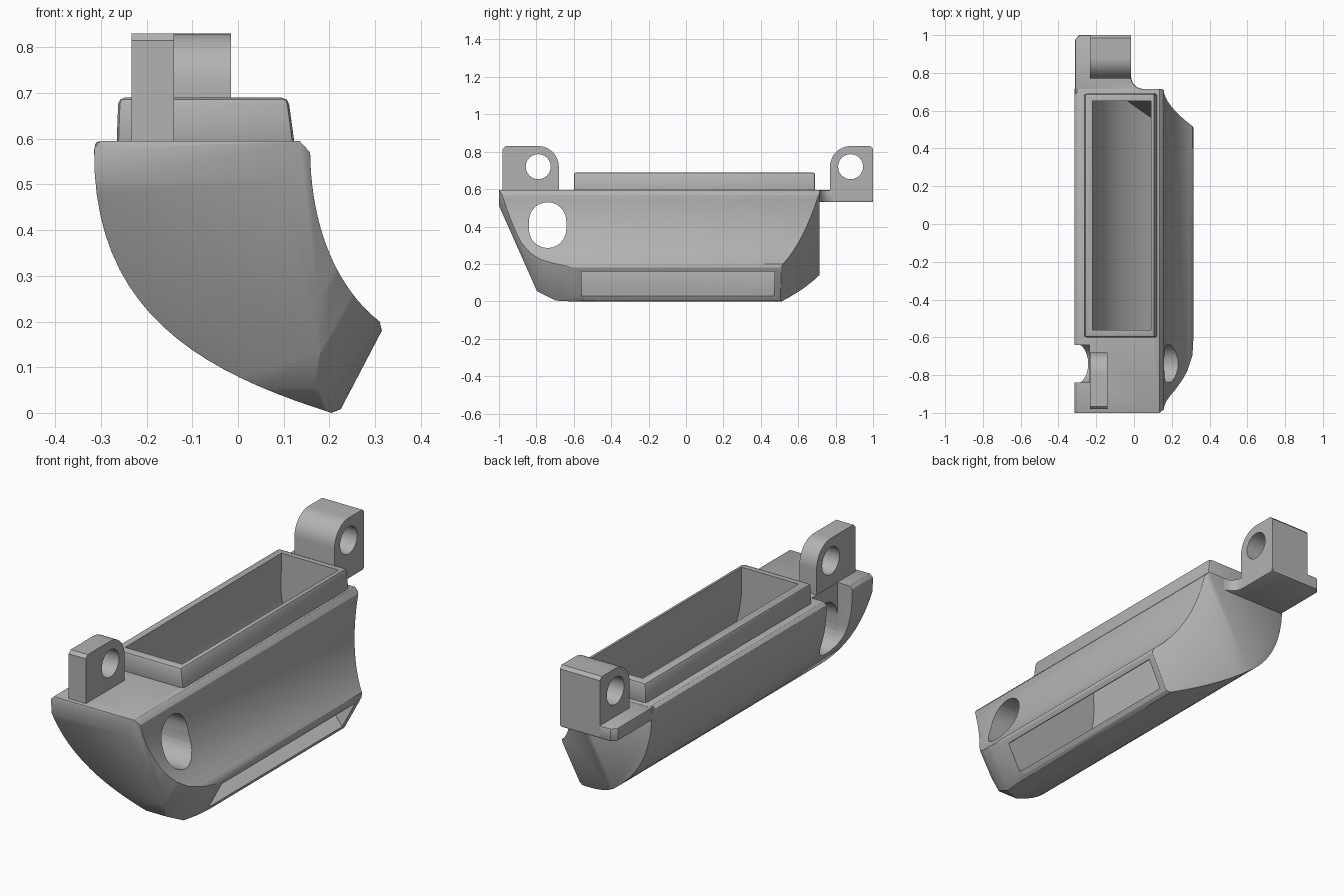
import bpy, bmesh, math
from mathutils import Vector

if "Cube" in bpy.data.objects:
    bpy.data.objects.remove(bpy.data.objects["Cube"], do_unlink=True)

grey = bpy.data.materials.new("plain grey")
grey.use_nodes = True
COLOUR = (0.45, 0.45, 0.45, 1)
grey.diffuse_color = COLOUR
grey.node_tree.nodes["Principled BSDF"].inputs["Base Color"].default_value = COLOUR


def bezier(a, b, c, d, n=20):
    a, b, c, d = map(Vector, (a, b, c, d))
    steps = [i / n for i in range(n + 1)]
    return [tuple(a*(1-t)**3 + b*3*t*(1-t)**2 + c*3*t*t*(1-t) + d*t**3) for t in steps]


def arc(cx, cy, r, start, end, n=12):
    angles = [math.radians(start + (end - start) * i / n) for i in range(n + 1)]
    return [(cx + r * math.cos(a), cy + r * math.sin(a)) for a in angles]


def prism(name, outline, axis, lo, hi, cuts=(), bevel=0, limit=40):
    """Extrude a 2D outline along an axis, slice it by planes, bevel sharp edges."""
    place = {"x": lambda p, h: (h, p[0], p[1]),
             "y": lambda p, h: (p[0], h, p[1]),
             "z": lambda p, h: (p[0], p[1], h)}[axis]
    bm = bmesh.new()
    base = bm.faces.new([bm.verts.new(place(p, lo)) for p in outline])
    top = bmesh.ops.extrude_face_region(bm, geom=[base])["geom"]
    shift = Vector(place((0, 0), hi - lo))
    bmesh.ops.translate(bm, vec=shift, verts=[v for v in top if isinstance(v, bmesh.types.BMVert)])
    for point, normal in cuts:
        geom = bm.verts[:] + bm.edges[:] + bm.faces[:]
        cut = bmesh.ops.bisect_plane(bm, geom=geom, plane_co=point, plane_no=normal, clear_outer=True)
        edges = [e for e in cut["geom_cut"] if isinstance(e, bmesh.types.BMEdge)]
        bmesh.ops.contextual_create(bm, geom=edges)
    bmesh.ops.remove_doubles(bm, verts=bm.verts, dist=0.0005)
    bmesh.ops.recalc_face_normals(bm, faces=bm.faces)
    if bevel:
        sharp = [e for e in bm.edges if e.is_manifold and e.calc_face_angle() > math.radians(limit)]
        bmesh.ops.bevel(bm, geom=sharp, offset=bevel, segments=2, profile=0.5,
                        affect="EDGES", clamp_overlap=True)
    mesh = bpy.data.meshes.new(name)
    bm.to_mesh(mesh)
    bm.free()
    mesh.materials.append(grey)
    obj = bpy.data.objects.new(name, mesh)
    bpy.context.collection.objects.link(obj)
    return obj


def carve(obj, *cutters):
    bpy.context.view_layer.objects.active = obj
    for cutter in cutters:
        mod = obj.modifiers.new("carve", "BOOLEAN")
        mod.operation, mod.solver, mod.object = "DIFFERENCE", "EXACT", cutter
        bpy.ops.object.modifier_apply(modifier=mod.name)


# Outflow direction of the duct, and the edge direction of its mouth
out = Vector((0.864, 0, -0.504))
across = Vector((0.504, 0, 0.864))


def slanted_plane(y0, t0, y1, t1):
    """Plane through two points given as y and distance along the outflow, parallel to the mouth edge."""
    a = out * t0 + Vector((0, y0, 0))
    b = out * t1 + Vector((0, y1, 0))
    normal = (b - a).cross(across).normalized()
    return a, normal if normal.dot(a - Vector((0, 0, 0.4))) > 0 else -normal


# Curved duct shell: front slope, rounded front corner, tapered back
section = (bezier((-0.315, 0.58), (-0.32, 0.22), (-0.08, 0.09), (0.205, 0))
           + [(0.225, 0.008), (0.315, 0.18)]
           + bezier((0.31, 0.2), (0.22, 0.27), (0.16, 0.4), (0.158, 0.57))
           + [(0.135, 0.595), (-0.30, 0.595)])
corner = [(-0.6, 0.181), (-0.7, 0.165), (-0.78, 0.13), (-0.83, 0.09), (-0.88, 0.03), (-1.01, -0.2)]
cuts = [((0, -0.995, 0.5), (0, -2.25, -1)),
        ((0, -0.73, 0.02), (0, -0.5, -1)),
        slanted_plane(0.51, 0.181, 0.71, -0.154)]
cuts += [slanted_plane(*a, *b) for a, b in zip(corner, corner[1:])]
body = prism("duct_shell", section, "y", -1, 0.715, cuts, bevel=0.012)

# Hollow passage from the top collar to the mouth slot
passage = ([(-0.22, 0.8)] + bezier((-0.22, 0.6), (-0.25, 0.3), (-0.05, 0.13), (0.23, 0.032))
           + [(0.28, 0.003), (0.355, 0.13)]
           + bezier((0.302, 0.16), (0.2, 0.24), (0.1, 0.36), (0.09, 0.58)) + [(0.09, 0.8)])
hollow = prism("passage_cutter", passage, "y", -0.56, 0.65,
               [slanted_plane(0.475, 0.181, 0.675, -0.154)])

# Side screw hole, open to the top on the outer side
lower = arc(-0.74, 0.385, 0.1, 180, 360)
hole = prism("screw_hole_cutter", lower + arc(-0.74, 0.43, 0.1, 0, 180), "x", -0.25, 0.5)
notch = prism("notch_cutter", lower + [(-0.64, 0.9), (-0.84, 0.9)], "x", -0.5, -0.235)
carve(body, hollow, hole, notch)

# Raised collar around the top opening
collar_profile = [(-0.266, 0.58), (0.125, 0.58), (0.11, 0.69), (-0.262, 0.69)]
collar = prism("top_collar", collar_profile, "y", -0.6, 0.69, bevel=0.014)
carve(collar, hollow)

# Mounting lugs with one rounded shoulder and a pin hole
front_outline = ([(-0.98, 0.58), (-0.68, 0.58)] + arc(-0.79, 0.72, 0.11, 0, 90)
                 + [(-0.965, 0.83), (-0.98, 0.815)])
back_outline = ([(1, 0.54), (1, 0.815), (0.985, 0.83)]
                + arc(0.88, 0.72, 0.11, 90, 180) + [(0.77, 0.54)])
lugs = []
for name, outline, right, y in (("front_lug", front_outline, -0.14, -0.79),
                                ("back_lug", back_outline, -0.015, 0.88)):
    lug = prism(name, outline, "x", -0.233, right)
    pin = prism("pin_cutter", arc(y, 0.72, 0.067, 0, 345, 23), "x", -0.5, 0.3)
    carve(lug, pin)
    bpy.data.objects.remove(pin, do_unlink=True)
    lugs.append(lug)

# Flat bracket carrying the back lug
bracket_outline = ([(-0.313, 0.69), (-0.313, 0.975), (-0.29, 1), (-0.015, 1)]
                   + arc(0.05, 0.78, 0.065, 180, 270, 6) + [(0.05, 0.69)])
bracket = prism("back_bracket", bracket_outline, "z", 0.53, 0.594, bevel=0.008, limit=60)

for cutter in (hollow, hole, notch):
    bpy.data.objects.remove(cutter, do_unlink=True)

# Smooth curved faces while keeping edges crisp
for part in [body, collar, bracket] + lugs:
    bpy.ops.object.select_all(action="DESELECT")
    part.select_set(True)
    bpy.context.view_layer.objects.active = part
    bpy.ops.object.shade_smooth_by_angle(angle=math.radians(30))
